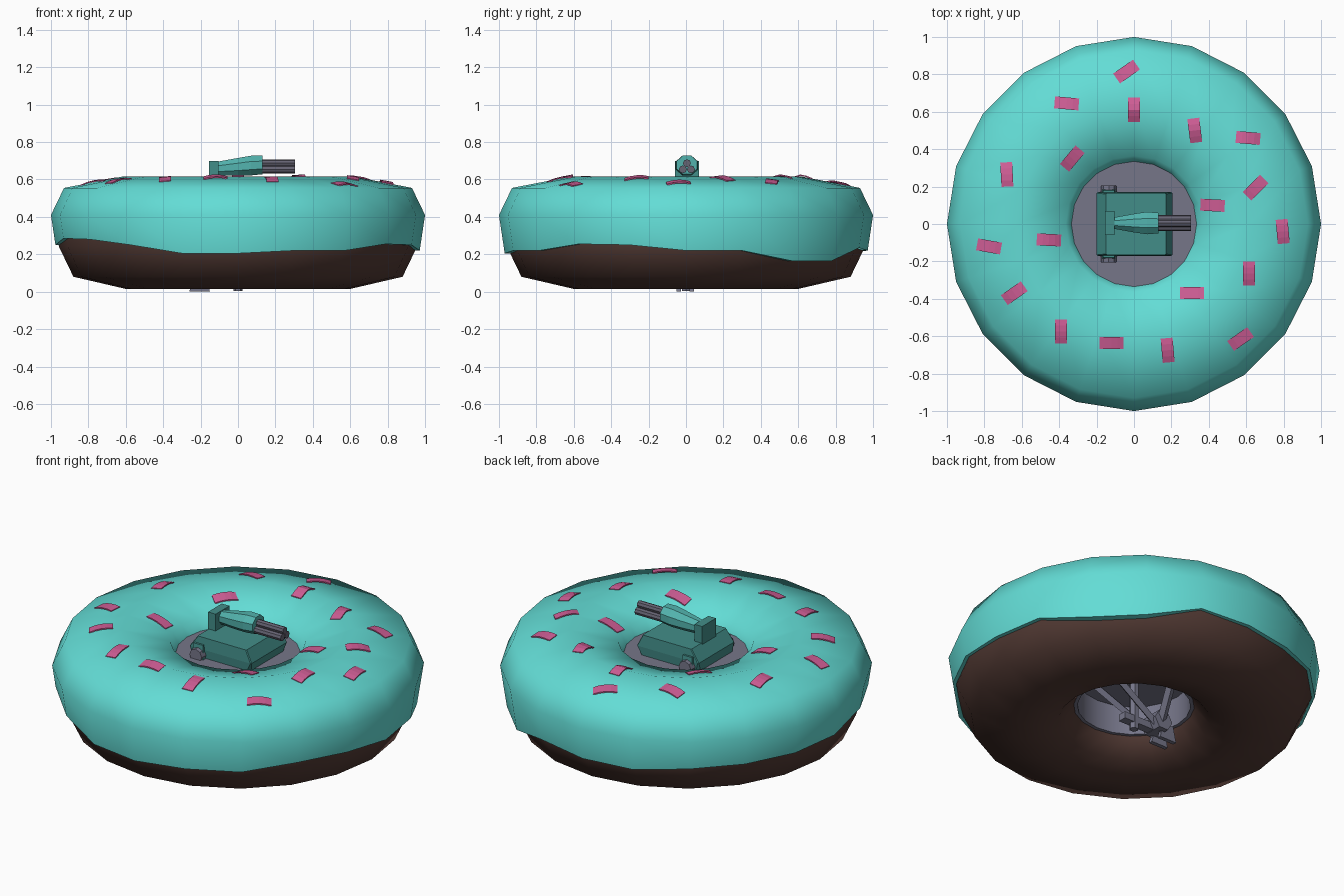
import bpy, bmesh, math
from mathutils import Vector

if "Cube" in bpy.data.objects:
    bpy.data.objects.remove(bpy.data.objects["Cube"])

def material(name, rgb):
    m = bpy.data.materials.new(name)
    m.diffuse_color = (*rgb, 1)
    m.use_nodes = True
    m.node_tree.nodes["Principled BSDF"].inputs["Base Color"].default_value = m.diffuse_color
    return m

TEAL = material("frosting teal", (0.125, 0.72, 0.67))
BODY = material("dark teal", (0.055, 0.27, 0.25))
GUN = material("mid teal", (0.085, 0.45, 0.42))
DOUGH = material("dough brown", (0.085, 0.042, 0.034))
PINK = material("sprinkle pink", (0.62, 0.11, 0.30))
GREY = material("plate grey", (0.18, 0.18, 0.25))
STEEL = material("barrel grey", (0.13, 0.125, 0.17))

SIDES = 20
STEP = 2 * math.pi / SIDES

def mesh_object(name, verts, faces, mat, smooth=None):
    me = bpy.data.meshes.new(name)
    me.from_pydata(verts, [], faces)
    bm = bmesh.new()
    bm.from_mesh(me)
    bmesh.ops.recalc_face_normals(bm, faces=bm.faces)
    bm.to_mesh(me)
    bm.free()
    me.materials.append(mat)
    ob = bpy.data.objects.new(name, me)
    bpy.context.collection.objects.link(ob)
    if smooth:
        bpy.ops.object.select_all(action='DESELECT')
        ob.select_set(True)
        bpy.context.view_layer.objects.active = ob
        bpy.ops.object.shade_smooth_by_angle(angle=math.radians(smooth))
    return ob

def loft(name, rings, mat, caps=True, loop=False, smooth=None):
    """Skin a list of rings with equal point counts."""
    n, k = len(rings[0]), len(rings)
    verts = [tuple(p) for r in rings for p in r]
    faces = [(i * n + j, i * n + (j + 1) % n, (i + 1) % k * n + (j + 1) % n, (i + 1) % k * n + j)
             for i in range(k if loop else k - 1) for j in range(n)]
    if caps and not loop:
        faces += [tuple(range(n)), tuple(range((k - 1) * n, k * n))]
    return mesh_object(name, verts, faces, mat, smooth)

def ring(r, z, n=SIDES):
    """Horizontal ring; r and z may be numbers or per-point lists."""
    rs = r if isinstance(r, list) else [r] * n
    zs = z if isinstance(z, list) else [z] * n
    return [(rs[i] * math.cos(2 * math.pi * i / n), rs[i] * math.sin(2 * math.pi * i / n), zs[i])
            for i in range(n)]

def box(name, x, y, z, mat, inset=(0, 0)):
    """Box from ranges; inset narrows the top in x and y."""
    def rect(zz, dx, dy):
        return [(x[0] + dx, y[0] + dy, zz), (x[1] - dx, y[0] + dy, zz),
                (x[1] - dx, y[1] - dy, zz), (x[0] + dx, y[1] - dy, zz)]
    return loft(name, [rect(z[0], 0, 0), rect(z[1], *inset)], mat)

def rod(name, a, b, r, n, mat, r2=None, smooth=None):
    """Straight prism between two points."""
    a, b = Vector(a), Vector(b)
    q = (b - a).to_track_quat('Z', 'Y')
    rings = [[p + q @ Vector((rr * math.cos(2 * math.pi * i / n), rr * math.sin(2 * math.pi * i / n), 0))
              for i in range(n)] for p, rr in ((a, r), (b, r2 or r))]
    return loft(name, rings, mat, smooth=smooth)

# Dough ring
dough = [(0.60, 0.015), (0.88, 0.08), (0.957, 0.24), (0.95, 0.40), (0.88, 0.52), (0.62, 0.58),
         (0.42, 0.52), (0.33, 0.40), (0.31, 0.27), (0.325, 0.15), (0.41, 0.055)]
loft("dough", [ring(r, z) for r, z in dough], DOUGH, loop=True, smooth=70)

# Frosting shell with an uneven lower edge
edge = [.22, .22, .165, .165, .235, .22, .215, .24, .245, .245,
        .25, .285, .28, .25, .205, .205, .22, .22, .255, .25]
top = [(0.30, 0.40), (0.365, 0.545), (0.62, 0.615), (0.93, 0.555), (1.0, 0.41)]
rings = [ring(0.32, 0.37)] + [ring(r, z) for r, z in top]
rings.append(ring([1 - 0.15 * (0.41 - z) for z in edge], edge))
rings.append(ring([0.955 - max(0, 0.24 - z) * 0.48 - 0.012 for z in edge], edge))
loft("frosting", rings, TEAL, caps=False, smooth=75)

# Sprinkles: curved strips that follow the frosting
def surface(x, y):
    d = math.atan2(y, x) % STEP - STEP / 2
    r = math.hypot(x, y) * math.cos(d) / math.cos(STEP / 2)
    for (r0, z0), (r1, z1) in zip(top, top[1:]):
        if r <= r1:
            return z0 + (z1 - z0) * (r - r0) / (r1 - r0)
    return 0.41

sprinkles = [(-.04, .815, 35), (-.36, .645, -5), (0, .61, 90), (.325, .5, 97), (.61, .46, -5),
             (-.33, .35, 50), (-.68, .265, 93), (.65, .195, 45), (.42, .1, -3), (.795, -.04, 95),
             (-.775, -.12, -10), (-.455, -.085, -3), (.615, -.265, 90), (.31, -.37, 0),
             (-.64, -.37, 35), (-.39, -.575, 90), (-.12, -.635, 0), (.18, -.675, 95), (.57, -.615, 35)]
for x, y, ang in sprinkles:
    u = Vector((math.cos(math.radians(ang)), math.sin(math.radians(ang))))
    v = Vector((-u.y, u.x))
    sections = []
    for t in (-1, -0.5, 0, 0.5, 1):
        lift = 0.004 + 0.009 * (1 - t * t)
        pts = [Vector((x, y)) + u * t * 0.065 + v * s * 0.032 for s in (-1, 1)]
        lo, hi = [(p.x, p.y, surface(p.x, p.y) + lift) for p in pts]
        sections.append([lo, hi, (hi[0], hi[1], hi[2] - 0.007), (lo[0], lo[1], lo[2] - 0.007)])
    loft("sprinkle", sections, PINK)

# Hub: floor plate in the hole with a hollow skirt below
hub = [(0.305, 0.15), (0.325, 0.15), (0.325, 0.40), (0.335, 0.48), (0.02, 0.48), (0.02, 0.32), (0.305, 0.32)]
loft("hub_plate", [ring(r, z) for r, z in hub], GREY, loop=True, smooth=30)
loft("hub_cap", [ring(0.03, 0.315, 8), ring(0.03, 0.481, 8)], GREY)

# Turret body: flared base and sloped upper hull
def hull(x0, x1, y, z, c):
    return [(x0, -y + c, z), (x0 + c, -y, z), (x1 - c, -y, z), (x1, -y + c, z),
            (x1, y - c, z), (x1 - c, y, z), (x0 + c, y, z), (x0, y - c, z)]
loft("turret_body", [hull(-0.20, 0.19, 0.165, 0.47, 0.02), hull(-0.20, 0.205, 0.17, 0.53, 0.005),
                     hull(-0.15, 0.17, 0.165, 0.60, 0.005)], BODY)
for s in (-1, 1):
    rod("turret_hub", (-0.135, s * 0.15, 0.50), (-0.135, s * 0.205, 0.50), 0.045, 8, GREY, 0.04)
    box("turret_side_block", (-0.175, -0.095), sorted((s * 0.15, s * 0.19)), (0.48, 0.56), BODY, (0.01, 0.01))

# Gun: mount, tapered housing and three barrels
box("gun_mount", (-0.155, -0.105), (-0.06, 0.07), (0.58, 0.70), BODY)
def octagon(x, w, z0, z1):
    c, h = (z0 + z1) / 2, (z1 - z0) / 2
    return [(x, 0.005 + w * math.cos(a) / math.cos(math.pi / 8), c + h * math.sin(a) / math.cos(math.pi / 8))
            for a in (math.pi / 8 + i * math.pi / 4 for i in range(8))]
loft("gun_housing", [octagon(-0.11, 0.03, 0.62, 0.695), octagon(0.0, 0.05, 0.62, 0.715),
                     octagon(0.07, 0.06, 0.622, 0.727), octagon(0.13, 0.055, 0.628, 0.727)], GUN)
for i in range(3):
    a = math.pi / 2 + i * 2 * math.pi / 3
    y, z = 0.005 + 0.025 * math.cos(a), 0.665 + 0.022 * math.sin(a)
    rod("barrel", (0.11, y, z), (0.305, y, z), 0.021, 8, STEEL, smooth=30)

# Underside gear: slanted struts, cross bar, hexagonal joint and feet
for y in (-0.04, 0.03):
    rod("lower_strut", (0.24, y * 2.5, 0.27), (-0.17, y, 0.05), 0.022, 4, GREY)
    box("lower_foot", (-0.26, -0.15), (y - 0.012, y + 0.012), (0.0, 0.09), GREY, (0.02, 0))
box("lower_bar", (-0.25, 0.08), (-0.03, 0.02), (0.04, 0.08), GREY)
rod("lower_joint", (-0.15, 0.07, 0.09), (-0.15, -0.05, 0.09), 0.06, 6, GREY)
rod("lower_post", (0.0, 0.0, 0.005), (0.0, 0.0, 0.33), 0.025, 6, GREY)
rod("lower_brace", (-0.15, 0.05, 0.09), (-0.08, 0.24, 0.28), 0.025, 4, GREY)
